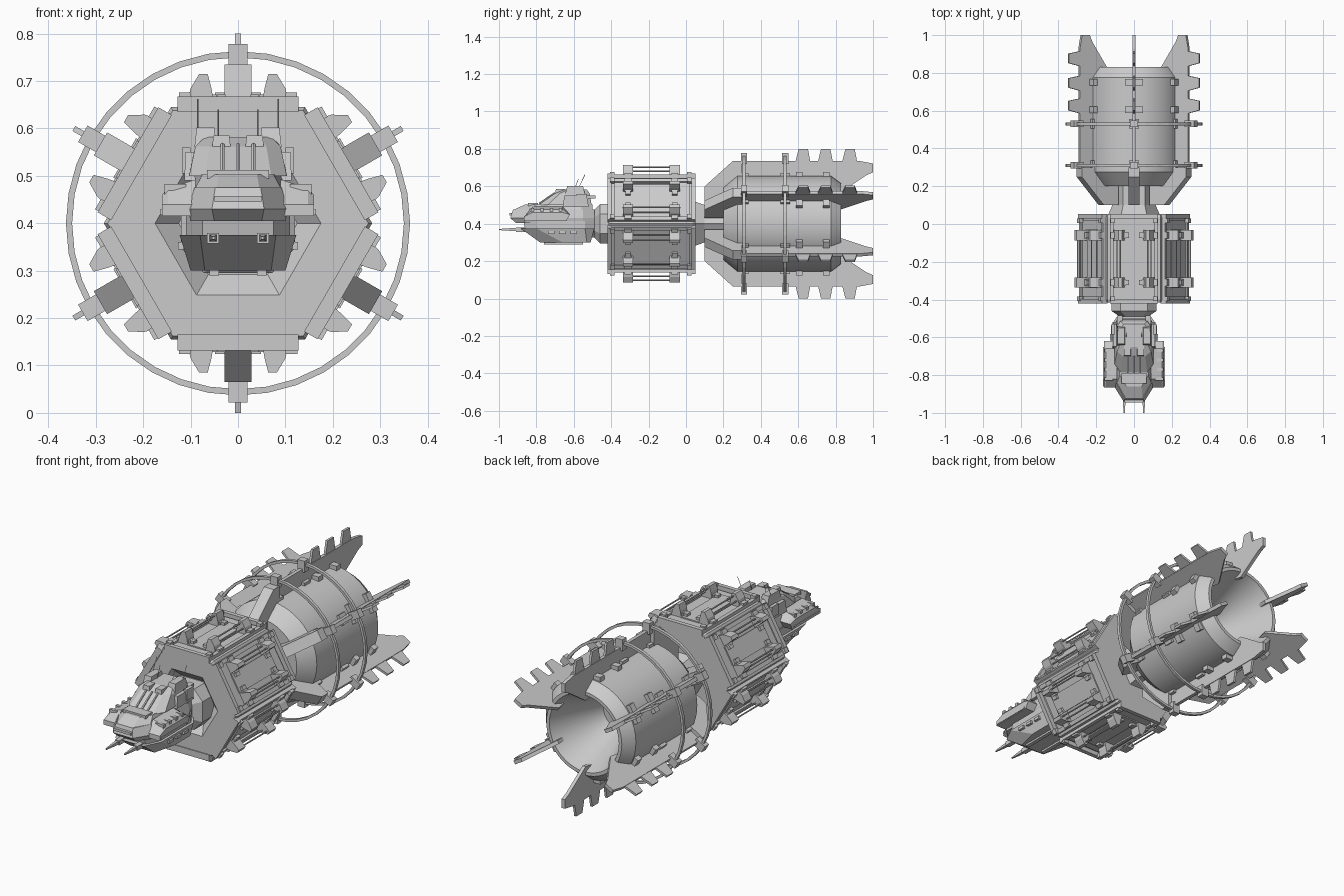
import bpy, bmesh, math
from mathutils import Matrix, Vector

CZ = 0.4                                   # height of the ship's long axis
AXIS = Matrix.Translation((0, 0, CZ))


def radial(k):
    """Local frame whose z points outward at k * 60 degrees round the long axis."""
    return AXIS @ Matrix.Rotation(math.radians(60 * k), 4, 'Y')


def finish(bm, name, mat=None, smooth=None):
    bmesh.ops.recalc_face_normals(bm, faces=bm.faces)
    me = bpy.data.meshes.new(name)
    bm.to_mesh(me)
    bm.free()
    ob = bpy.data.objects.new(name, me)
    bpy.context.collection.objects.link(ob)
    if mat:
        ob.matrix_world = mat
    if smooth:
        for p in me.polygons:
            p.use_smooth = True
        me.set_sharp_from_angle(angle=math.radians(smooth))
    return ob


def loft(name, rings, mat=None):
    """Closed skin through rings of equal point count."""
    bm = bmesh.new()
    vs = [[bm.verts.new(p) for p in r] for r in rings]
    n = len(vs[0])
    for a, b in zip(vs, vs[1:]):
        for i in range(n):
            bm.faces.new((a[i], a[(i + 1) % n], b[(i + 1) % n], b[i]))
    bm.faces.new(vs[0])
    bm.faces.new(vs[-1][::-1])
    return finish(bm, name, mat)


def box(name, x, y, z, mat=None, taper=1.0):
    """Box from ranges; taper shrinks the top."""
    cx, cy = (x[0] + x[1]) / 2, (y[0] + y[1]) / 2
    base = [(x[0], y[0]), (x[1], y[0]), (x[1], y[1]), (x[0], y[1])]
    return loft(name, [[(a, b, z[0]) for a, b in base],
                       [(cx + (a - cx) * taper, cy + (b - cy) * taper, z[1]) for a, b in base]], mat)


def plate(name, prof, x0, x1, mat=None):
    """(y, z) profile extruded along x."""
    return loft(name, [[(x0, y, z) for y, z in prof], [(x1, y, z) for y, z in prof]], mat)


def spun(name, prof, n=48, smooth=None, turn=0.0):
    """(y, r) profile revolved around the long axis."""
    bm = bmesh.new()
    vs = [bm.verts.new((r, y, 0)) for y, r in prof]
    es = [bm.edges.new(e) for e in zip(vs, vs[1:])]
    bmesh.ops.spin(bm, geom=vs + es, cent=(0, 0, 0), axis=(0, 1, 0), angle=2 * math.pi, steps=n)
    bmesh.ops.remove_doubles(bm, verts=bm.verts, dist=1e-5)
    return finish(bm, name, AXIS @ Matrix.Rotation(turn, 4, 'Y'), smooth)


def rod(name, a, b, r, mat=None, n=6):
    a, b = Vector(a), Vector(b)
    bm = bmesh.new()
    bmesh.ops.create_cone(bm, cap_ends=True, segments=n, radius1=r, radius2=r, depth=(b - a).length,
                          matrix=Matrix.Translation((a + b) / 2) @ (b - a).to_track_quat('Z', 'Y').to_matrix().to_4x4())
    return finish(bm, name, mat)


def cube_slab(name, outline_low, z0, outline_high, z1):
    """Half plan outlines (x, y) mirrored and joined between two heights."""
    def ring(o, z):
        return [(x, y, z) for x, y in o] + [(-x, y, z) for x, y in reversed(o)]
    return loft(name, [ring(outline_low, z0), ring(outline_high, z1)])


# ---- hexagonal cargo body with recessed front and back ends
spun("cargo_core", [(-0.37, 0), (-0.37, 0.125), (-0.415, 0.175), (-0.415, 0.275), (-0.40, 0.283),
                    (0.035, 0.283), (0.05, 0.275), (0.05, 0)], 6)
for k in range(6):
    m = radial(k)
    box("side_panel", (-0.11, 0.11), (-0.385, 0.02), (0.235, 0.253), m)
    for y in (-0.42, 0.03):
        box("panel_end_frame", (-0.128, 0.128), (y, y + 0.022), (0.235, 0.268), m)
    box("panel_plate", (-0.05, 0.05), (-0.34, -0.03), (0.25, 0.259), m)
    for s in (-1, 1):
        box("panel_side_frame", sorted((s * 0.128, s * 0.108)), (-0.40, 0.035), (0.235, 0.262), m)
        for y in (-0.31, -0.06):
            # clamp leaning outward, with foot and small bolts
            loft("cargo_clamp", [[(s * x, yy, z) for x, z in
                 ((0.05, 0.25), (0.056, 0.285), (0.064, 0.315), (0.082, 0.315), (0.1, 0.285), (0.108, 0.25))]
                 for yy in (y - 0.027, y + 0.027)], m)
            box("clamp_foot", sorted((s * 0.045, s * 0.124)), (y - 0.018, y + 0.018), (0.25, 0.272), m)
            box("clamp_bolt", sorted((s * 0.026, s * 0.044)), (y - 0.014, y + 0.014), (0.25, 0.272), m)
        for y in (-0.395, 0.018):
            box("corner_bolt", sorted((s * 0.1, s * 0.125)), (y - 0.012, y + 0.012), (0.255, 0.276), m)
        for x, z in ((0.073, 0.302), (0.09, 0.28)):
            rod("clamp_rail", (s * x, -0.31, z), (s * x, -0.06, z), 0.004, m)
    # bar running along each hexagon corner
    rod("corner_bar", (0, -0.4, 0.272), (0, 0.035, 0.272), 0.011,
        AXIS @ Matrix.Rotation(math.radians(60 * k + 30), 4, 'Y'))

# ---- engine: hub, barrel with open nozzle
spun("engine_hub", [(0.04, 0), (0.04, 0.14), (0.10, 0.115), (0.22, 0.115), (0.22, 0)], 6)
spun("engine_barrel", [(0.20, 0), (0.20, 0.195), (0.275, 0.257), (0.775, 0.257), (0.83, 0.215),
                       (0.83, 0.198), (0.55, 0.085), (0.55, 0)], 48, 25)

# ---- fins with teeth, struts and clips
fin = [(0.10, 0.12), (0.10, 0.20), (0.25, 0.335), (0.93, 0.335), (1.0, 0.322), (1.0, 0.275),
       (0.965, 0.26), (0.83, 0.17), (0.70, 0.19), (0.25, 0.19)]
strut = [(0.10, 0.11), (0.10, 0.20), (0.25, 0.335), (0.30, 0.335), (0.30, 0.25), (0.21, 0.17), (0.21, 0.11)]
for k in range(6):
    m = radial(k)
    plate("fin", fin, -0.009, 0.009, m)
    plate("fin_strut", strut, -0.028, 0.028, m)
    for y in (0.63, 0.75, 0.88):
        plate("fin_tooth", [(y - 0.045, 0.33), (y - 0.028, 0.4), (y + 0.022, 0.4), (y + 0.035, 0.33)],
              -0.006, 0.006, m)
    for y in (0.605, 0.75):
        for s in (-1, 1):
            box("fin_clip", sorted((s * 0.008, s * 0.048)), (y - 0.017, y + 0.017), (0.235, 0.276), m)
    for y in (0.31, 0.53):
        box("ring_clamp", (-0.02, 0.02), (y - 0.017, y + 0.017), (0.32, 0.378), m)
        box("ring_clamp_base", (-0.026, 0.026), (y - 0.025, y + 0.025), (0.245, 0.27), m)

# ---- stabiliser rings
for y in (0.31, 0.53):
    spun("stabiliser_ring", [(y - 0.008, 0.35), (y + 0.008, 0.35), (y + 0.008, 0.363),
                             (y - 0.008, 0.363), (y - 0.008, 0.35)], 36)

# ---- neck joining cockpit to body
loft("neck", [[(sx * w * a, y, CZ + sz * h * b) for sx, sz, a, b in
     ((-1, -1, .6, 1), (1, -1, .6, 1), (1, -1, 1, .5), (1, 1, 1, .5), (1, 1, .6, 1), (-1, 1, .6, 1),
      (-1, 1, 1, .5), (-1, -1, 1, .5))]
     for y, w, h in ((-0.53, 0.075, 0.07), (-0.49, 0.075, 0.075), (-0.46, 0.12, 0.105), (-0.36, 0.12, 0.105))])

# ---- cockpit lower hull, tapering to the front prongs
cube_slab("lower_hull", [(0.07, -0.78), (0.10, -0.66), (0.10, -0.53), (0.08, -0.51)], 0.30,
          [(0.08, -0.885), (0.123, -0.80), (0.123, -0.54), (0.09, -0.49)], 0.375)
cube_slab("hull_waist", [(0.075, -0.86), (0.11, -0.79), (0.11, -0.54), (0.08, -0.49)], 0.37,
          [(0.075, -0.87), (0.11, -0.80), (0.11, -0.54), (0.08, -0.49)], 0.415)
# ---- upper hull: chin, nose deck, cabin
cube_slab("chin", [(0.05, -0.91), (0.10, -0.86), (0.105, -0.55), (0.08, -0.49)], 0.405,
          [(0.055, -0.94), (0.105, -0.86), (0.11, -0.55), (0.08, -0.49)], 0.43)
cube_slab("nose_deck", [(0.055, -0.94), (0.105, -0.86), (0.11, -0.55), (0.08, -0.49)], 0.43,
          [(0.048, -0.925), (0.092, -0.84), (0.10, -0.55), (0.075, -0.49)], 0.475)
cube_slab("nose_top", [(0.045, -0.92), (0.09, -0.84), (0.10, -0.56), (0.075, -0.50)], 0.475,
          [(0.04, -0.86), (0.075, -0.80), (0.095, -0.56), (0.075, -0.50)], 0.503)
cube_slab("cabin", [(0.07, -0.79), (0.103, -0.74), (0.105, -0.55), (0.08, -0.505)], 0.50,
          [(0.06, -0.70), (0.09, -0.675), (0.09, -0.55), (0.07, -0.515)], 0.562)
cube_slab("cabin_roof", [(0.06, -0.70), (0.09, -0.675), (0.09, -0.55), (0.07, -0.515)], 0.562,
          [(0.05, -0.65), (0.07, -0.63), (0.075, -0.56), (0.055, -0.53)], 0.582)
box("nose_slot", (-0.05, 0.05), (-0.945, -0.90), (0.445, 0.458))
box("brow", (-0.065, 0.065), (-0.845, -0.79), (0.495, 0.512))
for x in (-0.033, 0, 0.033):
    rod("windscreen_bar", (x, -0.785, 0.507), (x, -0.70, 0.565), 0.005)

# ---- mirrored cockpit details
for s in (-1, 1):
    def side(name, x0, x1, y, z, taper=1.0):
        return box(name, sorted((s * x0, s * x1)), y, z, None, taper)
    # side pod with chamfered front
    loft("side_pod", [[(s * x, y, z) for y, z in
         ((-0.865, 0.415), (-0.865, 0.44), (-0.82, h), (-0.66, h), (-0.62, 0.45), (-0.64, 0.415))]
         for x, h in ((0.09, 0.492), (0.148, 0.475), (0.16, 0.46))])
    side("pod_rail", 0.10, 0.164, (-0.86, -0.65), (0.418, 0.43))
    for y in (-0.82, -0.77, -0.72, -0.67):
        side("pod_rib", 0.11, 0.155, (y - 0.008, y + 0.008), (0.46, 0.483))
    side("roof_pod", 0.045, 0.092, (-0.645, -0.54), (0.56, 0.602), 0.8)
    side("roof_window", 0.015, 0.055, (-0.70, -0.645), (0.555, 0.585), 0.85)
    side("shoulder_block", 0.09, 0.113, (-0.66, -0.52), (0.49, 0.55), 0.85)
    side("side_hatch", 0.10, 0.118, (-0.585, -0.53), (0.505, 0.56))
    side("rear_vent", 0.06, 0.09, (-0.53, -0.485), (0.535, 0.55))
    side("belly_skid", 0.04, 0.06, (-0.76, -0.55), (0.29, 0.31))
    for y in (-0.72, -0.66, -0.60):
        side("hull_vent", 0.10, 0.127, (y - 0.018, y + 0.018), (0.345, 0.36))
    side("prong_mount", 0.04, 0.065, (-0.91, -0.85), (0.357, 0.38))
    # forward prongs
    loft("prong", [[(s * (0.052 + a * w), y, 0.369 + b * w) for a, b in ((-1, -1), (1, -1), (1, 1), (-1, 1))]
                   for y, w in ((-0.87, 0.009), (-0.94, 0.007), (-1.0, 0.003))])
    # antennas
    rod("antenna", (s * 0.085, -0.575, 0.59), (s * 0.085, -0.54, 0.662), 0.0015, None, 4)
    rod("short_antenna", (s * 0.042, -0.60, 0.575), (s * 0.042, -0.575, 0.64), 0.0015, None, 4)
